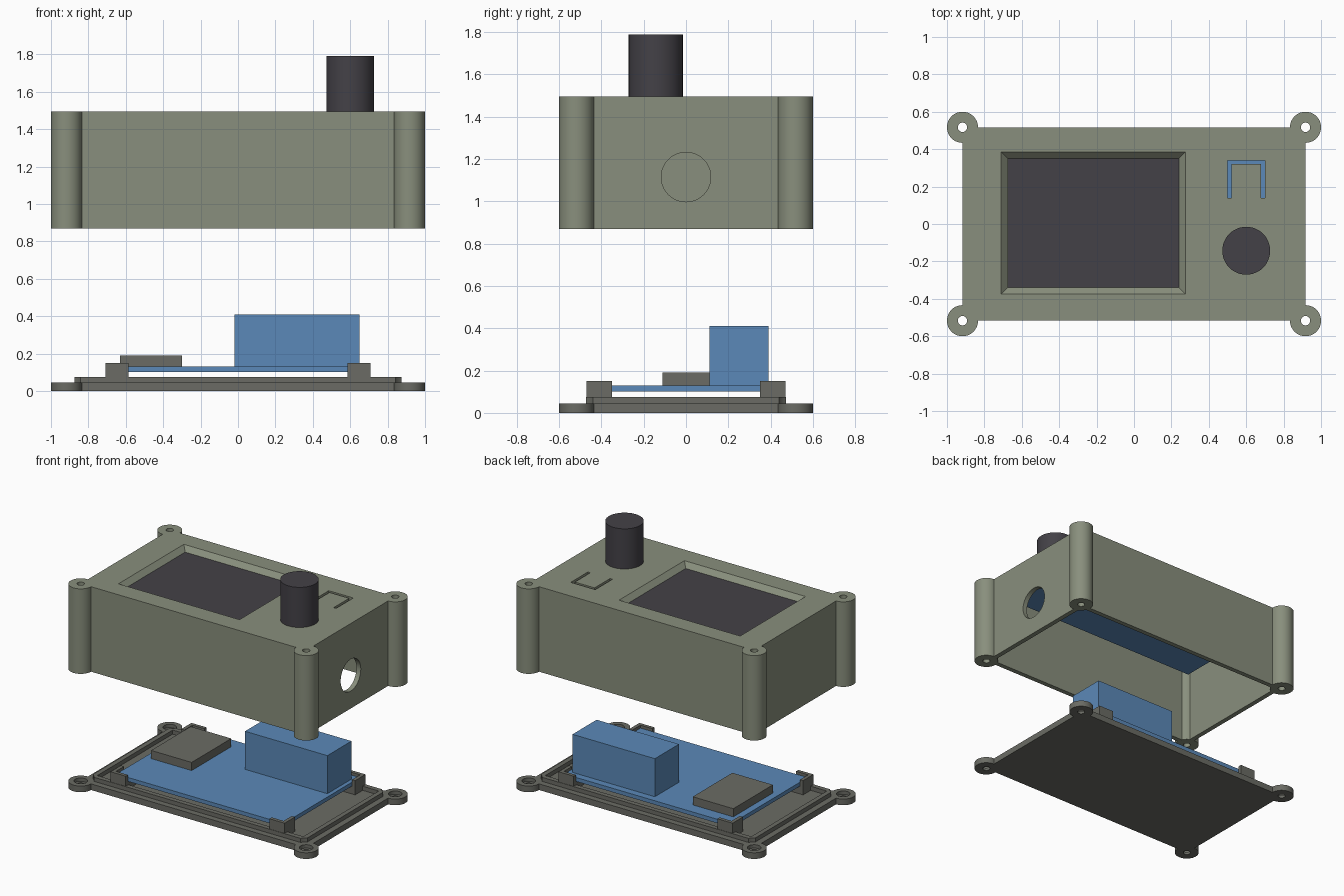
import bpy
import bmesh
import math
from mathutils import Matrix, Vector

cube = bpy.data.objects.get("Cube")
if cube:
    bpy.data.objects.remove(cube, do_unlink=True)


def material(name, rgb):
    m = bpy.data.materials.new(name)
    m.use_nodes = True
    m.diffuse_color = (*rgb, 1)
    m.node_tree.nodes["Principled BSDF"].inputs["Base Color"].default_value = (*rgb, 1)
    return m


OLIVE = material("olive_plastic", (0.25, 0.275, 0.205))
GREY = material("dark_grey_plastic", (0.145, 0.148, 0.128))
BLUE = material("blue_board", (0.105, 0.25, 0.48))
BLACK = material("charcoal", (0.057, 0.053, 0.063))


def finish(name, bm, mat):
    mesh = bpy.data.meshes.new(name)
    bm.to_mesh(mesh)
    bm.free()
    obj = bpy.data.objects.new(name, mesh)
    bpy.context.collection.objects.link(obj)
    if mat:
        mesh.materials.append(mat)
    return obj


def box(name, x, y, z, mat=None, taper=0):
    """Box from (low, high) ranges; taper widens the top in x and y."""
    bm = bmesh.new()
    bmesh.ops.create_cube(bm, size=1)
    for v in bm.verts:
        grow = taper if v.co.z > 0 else 0
        v.co = Vector([lo + (hi - lo) * (c + 0.5) + g * (1 if c > 0 else -1)
                       for c, (lo, hi), g in zip(v.co, (x, y, z), (grow, grow, 0))])
    return finish(name, bm, mat)


def cylinder(name, radius, x, y, z, mat=None, along_x=False):
    """Upright cylinder over z range, or along x over an x range."""
    span = x if along_x else z
    bm = bmesh.new()
    bmesh.ops.create_cone(bm, cap_ends=True, segments=48, radius1=radius,
                          radius2=radius, depth=span[1] - span[0])
    mid = sum(span) / 2
    if along_x:
        bmesh.ops.rotate(bm, verts=bm.verts, matrix=Matrix.Rotation(math.pi / 2, 3, "Y"))
        bmesh.ops.translate(bm, verts=bm.verts, vec=(mid, y, z))
    else:
        bmesh.ops.translate(bm, verts=bm.verts, vec=(x, y, mid))
    return finish(name, bm, mat)


def combine(target, tool, operation):
    """Apply one boolean and discard the tool."""
    mod = target.modifiers.new("bool", "BOOLEAN")
    mod.operation, mod.object, mod.solver = operation, tool, "EXACT"
    graph = bpy.context.evaluated_depsgraph_get()
    graph.update()
    mesh = bpy.data.meshes.new_from_object(target.evaluated_get(graph))
    target.modifiers.clear()
    target.data = mesh
    bpy.data.objects.remove(tool, do_unlink=True)


def cut(target, tool):
    combine(target, tool, "DIFFERENCE")


def join(target, tool):
    combine(target, tool, "UNION")


def smooth(obj):
    bpy.ops.object.select_all(action="DESELECT")
    obj.select_set(True)
    bpy.context.view_layer.objects.active = obj
    bpy.ops.object.shade_smooth_by_angle(angle=math.radians(30))


def both(v):
    return (-v, v)


HX, HY, POST, HOLE = 0.917, 0.517, 0.083, 0.025
LOW, TOP, CEILING = 0.87, 1.495, 1.46
corners = [(sx * HX, sy * HY) for sx in (-1, 1) for sy in (-1, 1)]

# Upper case: open shell with screw posts
case = box("upper_case", both(HX), both(HY), (LOW, TOP), OLIVE)
cut(case, box("cavity", both(HX - 0.035), both(HY - 0.035), (LOW - 0.1, CEILING)))
for x, y in corners:
    join(case, cylinder("post", POST, x, y, (LOW, TOP), OLIVE))
for x, y in corners:
    cut(case, cylinder("screw_hole", HOLE, x, y, (LOW - 0.1, TOP + 0.1)))

# Bevelled screen window, side port and the U-shaped button slot
cut(case, box("window", (-0.665, 0.23), (-0.33, 0.34), (CEILING - 0.01, TOP + 0.01), taper=0.055))
cut(case, cylinder("port", 0.117, (HX - 0.1, HX + 0.1), 0, 1.115, along_x=True))
slot = box("slot", (0.5, 0.7), (0.14, 0.34), (CEILING - 0.05, TOP + 0.05))
cut(slot, box("slot_core", (0.52, 0.68), (0.1, 0.32), (CEILING - 0.1, TOP + 0.1)))
cut(case, slot)
smooth(case)

# Display unit and knob
box("display_screen", (-0.71, 0.27), (-0.375, 0.385), (1.35, CEILING - 0.001), BLACK)
box("display_board", both(0.79), both(0.35), (1.32, 1.35), BLUE)
smooth(cylinder("knob", 0.128, 0.6, -0.143, (1.36, 1.79), BLACK))

# Base plate with round screw ears
base = box("base_plate", both(HX), both(HY), (0, 0.045), GREY)
for x, y in corners:
    join(base, cylinder("ear", POST, x, y, (0, 0.045), GREY))
for x, y in corners:
    cut(base, cylinder("ear_hole", HOLE, x, y, (-0.1, 0.1)))
    cut(base, cylinder("ear_recess", 0.045, x, y, (0.02, 0.1)))
smooth(base)

# Raised locating lip, notched around the posts
lip = box("base_lip", both(0.873), both(0.473), (0.044, 0.075), GREY)
cut(lip, box("lip_core", both(0.838), both(0.438), (0, 0.1)))
for x, y in corners:
    cut(lip, cylinder("lip_notch", POST + 0.005, x, y, (0, 0.1)))
smooth(lip)

# Corner clips that hold the main board
for sx in (-1, 1):
    for sy in (-1, 1):
        def span(s, a, b):
            return tuple(sorted((s * a, s * b)))
        name = ("left" if sx > 0 else "right") + ("_back" if sy > 0 else "_front") + "_clip"
        clip = box(name, span(sx, 0.585, 0.708), span(sy, 0.35, 0.47), (0.04, 0.15), GREY)
        cut(clip, box("clip_seat", span(sx, 0.5, 0.682), span(sy, 0.3, 0.444), (0.1, 0.2)))

# Main board with chip and tall module
box("main_board", both(0.68), both(0.442), (0.101, 0.13), BLUE)
box("chip", (-0.63, -0.3), (-0.11, 0.35), (0.129, 0.19), GREY)
box("tall_module", (-0.02, 0.65), (0.11, 0.39), (0.129, 0.41), BLUE)
